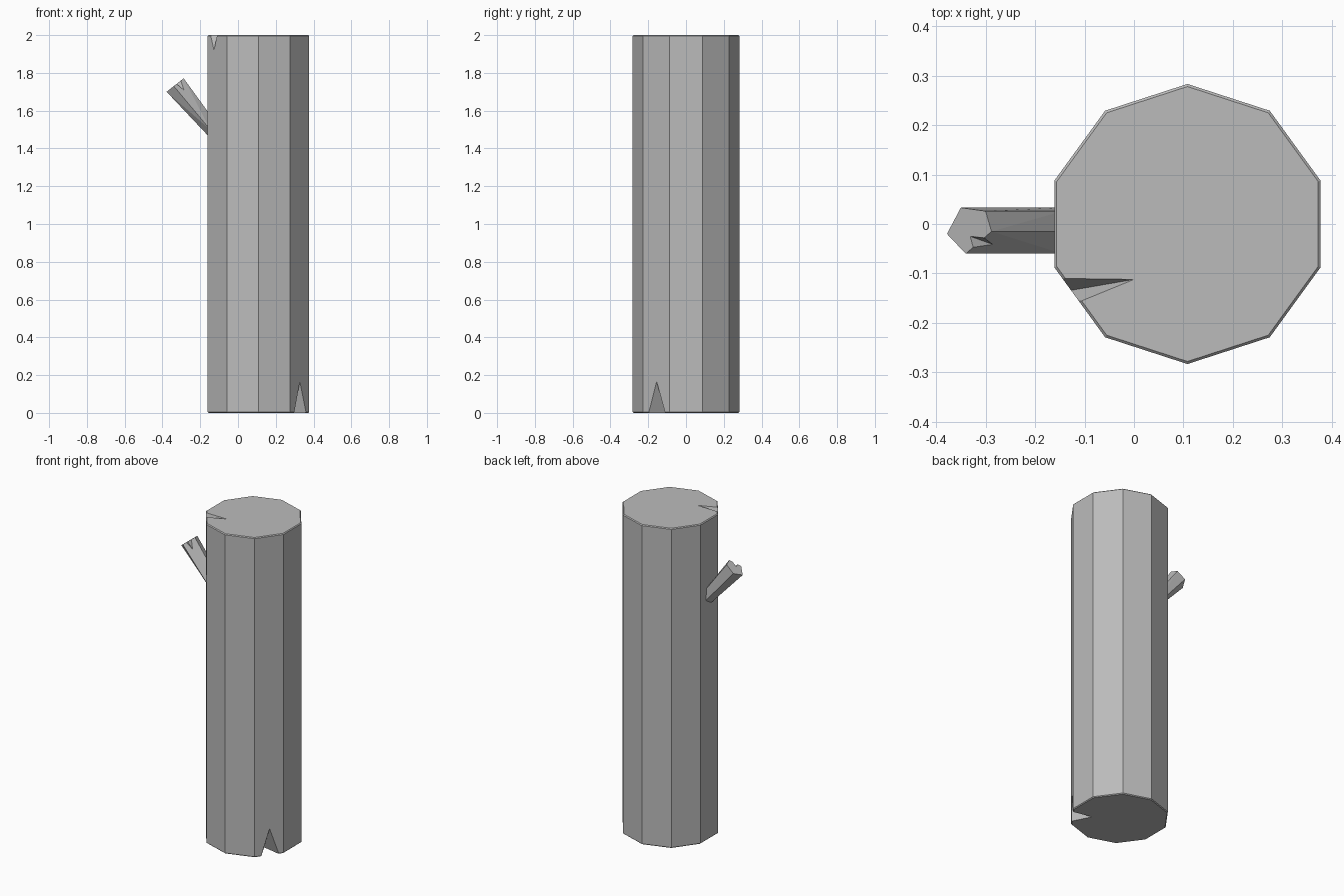
import bpy, bmesh, math
from mathutils import Vector

cube = bpy.data.objects.get("Cube")
if cube:
    bpy.data.objects.remove(cube)

# Single flat grey
bark = bpy.data.materials.new("grey_bark")
bark.use_nodes = True
grey = (0.5, 0.5, 0.5, 1)
bark.diffuse_color = grey
bark.node_tree.nodes["Principled BSDF"].inputs["Base Color"].default_value = grey


def finish(bm, name):
    bmesh.ops.recalc_face_normals(bm, faces=bm.faces)
    mesh = bpy.data.meshes.new(name)
    bm.to_mesh(mesh)
    bm.free()
    mesh.materials.append(bark)
    obj = bpy.data.objects.new(name, mesh)
    bpy.context.collection.objects.link(obj)
    return obj


def hull(points, name):
    bm = bmesh.new()
    for p in points:
        bm.verts.new(p)
    bmesh.ops.convex_hull(bm, input=bm.verts)
    bmesh.ops.dissolve_limit(bm, angle_limit=0.01, verts=bm.verts, edges=bm.edges)
    return finish(bm, name)


def apply(obj, modifier):
    bpy.context.view_layer.objects.active = obj
    bpy.ops.object.modifier_apply(modifier=modifier.name)


def chip(obj, mouth_a, mouth_b, inner, deep, k=0.5):
    """Cut a V-shaped split whose valley runs from inner to deep."""
    a, b, c, d = map(Vector, (mouth_a, mouth_b, inner, deep))
    spread = [p + k * (2 * p - c - d) for p in (a, b)]
    cutter = hull(spread + [c + k * (c - d), d + k * (d - c)], "split_cutter")
    cutter.hide_render = True
    mod = obj.modifiers.new("split", 'BOOLEAN')
    mod.operation = 'DIFFERENCE'
    mod.solver = 'EXACT'
    mod.object = cutter
    apply(obj, mod)
    bpy.data.objects.remove(cutter)


# Ten-sided trunk with a fine bevel on both rims
bm = bmesh.new()
ring = [bm.verts.new((0.108 + 0.283 * math.sin(i * math.tau / 10),
                      0.283 * math.cos(i * math.tau / 10), 0)) for i in range(10)]
base = bm.faces.new(ring)
top = bmesh.ops.extrude_face_region(bm, geom=[base], use_keep_orig=True)["geom"]
bmesh.ops.translate(bm, vec=(0, 0, 2), verts=[v for v in top if isinstance(v, bmesh.types.BMVert)])
rims = [e for e in bm.edges if abs(e.verts[0].co.z - e.verts[1].co.z) < 0.01]
bmesh.ops.recalc_face_normals(bm, faces=bm.faces)
bmesh.ops.bevel(bm, geom=rims, offset=0.005, segments=1, affect='EDGES')
trunk = finish(bm, "trunk")

# Splits in the trunk's top and bottom rims
chip(trunk, (-0.143, -0.11, 2), (-0.11, -0.157, 2), (0, -0.112, 2), (-0.127, -0.134, 1.92))
chip(trunk, (0.297, -0.197, 0), (0.36, -0.11, 0), (0.24, -0.085, 0), (0.327, -0.155, 0.165))


# Five-sided branch stub, widening slightly toward the trunk
def cap_height(x):
    return 1.70 + 0.79 * (x + 0.378)


cap = [(-0.378, -0.02), (-0.35, 0.033), (-0.30, 0.026), (-0.288, -0.015), (-0.34, -0.06)]
points = []
for x, y in cap:
    slope = 1.06 + 3.5 * (x + 0.378)
    root = -0.145
    points += [(x, y, cap_height(x)), (root, y, cap_height(x) - slope * (root - x))]
branch = hull(points, "branch")

# Split in the branch end
chip(branch, (-0.303, -0.028, cap_height(-0.303)), (-0.325, -0.047, cap_height(-0.325)),
     (-0.331, -0.025, cap_height(-0.331)), (-0.289, -0.04, 1.71))
